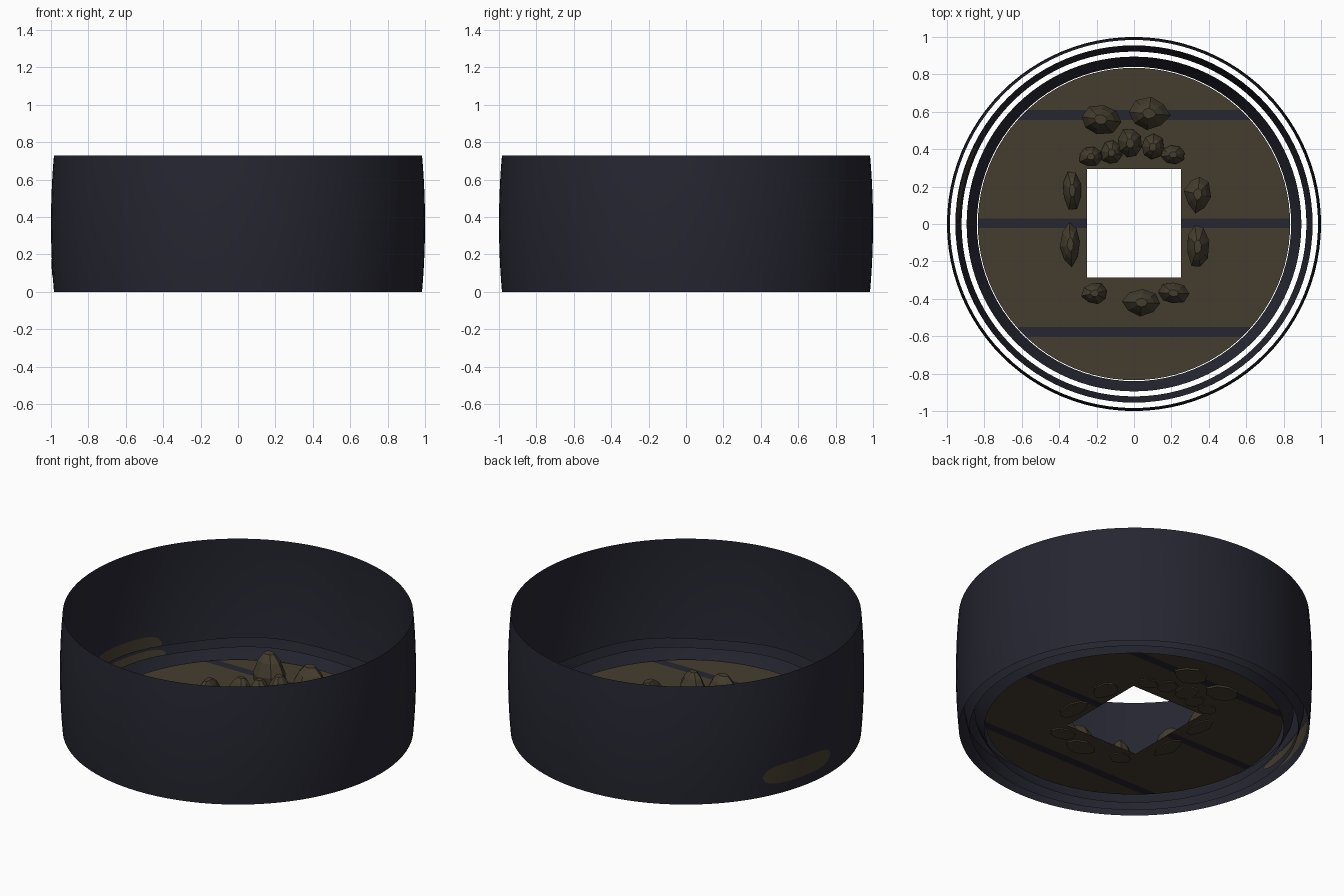
import bpy, bmesh, math, random
from mathutils import Vector

if "Cube" in bpy.data.objects:
    bpy.data.objects.remove(bpy.data.objects["Cube"])

random.seed(4)

def material(name, rgb):
    m = bpy.data.materials.new(name)
    m.diffuse_color = (*rgb, 1)
    m.use_nodes = True
    m.node_tree.nodes["Principled BSDF"].inputs["Base Color"].default_value = m.diffuse_color
    return m

NAVY = material("dark navy", (0.019, 0.019, 0.031))
TAN = material("dark tan", (0.060, 0.048, 0.028))

def make(name, bm, mats, smooth=False):
    me = bpy.data.meshes.new(name)
    bm.to_mesh(me)
    bm.free()
    for m in mats:
        me.materials.append(m)
    ob = bpy.data.objects.new(name, me)
    bpy.context.collection.objects.link(ob)
    for p in me.polygons:
        p.use_smooth = smooth
    return ob

def loft(bm, rings, closed=True):
    """Join lists of points into quad strips; returns the vertex rings."""
    vs = [[bm.verts.new(p) for p in r] for r in rings]
    for a, b in zip(vs, vs[1:]):
        n = len(a)
        for i in range(n if closed else n - 1):
            j = (i + 1) % n
            bm.faces.new((a[i], a[j], b[j], b[i]))
    return vs

def shell(name, profile, wave=0.0, n=96):
    """Open round wall from (radius, z) points; the top edge may ripple."""
    bm = bmesh.new()
    rings = []
    for k, (r, z) in enumerate(profile):
        w = wave if k == len(profile) - 1 else 0
        rings.append([(r * math.cos(t), r * math.sin(t), z + w * math.sin(7 * t))
                      for t in (2 * math.pi * i / n for i in range(n))])
    loft(bm, rings)
    return make(name, bm, [NAVY], True)

# Outer barrel wall and the two low flared rims inside it
H = 0.73
def wall_r(z):
    return 1.0 - 0.016 * (2 * z / H - 1) ** 2

shell("outer_wall", [(wall_r(H * k / 10), H * k / 10) for k in range(11)])
shell("middle_rim", [(0.922, 0.0), (0.94, 0.065), (0.955, 0.13)], 0.007)
shell("inner_rim", [(0.84, 0.0), (0.87, 0.05), (0.895, 0.10)], 0.005)

# Floor disc with painted stripes and a rectangular opening
X0, Y0, Y1, FZ = 0.25, -0.285, 0.293, 0.05
STRIPES = [(-0.605, -0.55), (-0.022, 0.03), (0.555, 0.61)]
bm = bmesh.new()
bmesh.ops.create_circle(bm, cap_ends=True, segments=96, radius=0.835)
cuts = [((x, 0, 0), (1, 0, 0)) for x in (-X0, X0)]
cuts += [((0, y, 0), (0, 1, 0)) for y in [Y0, Y1] + [v for s in STRIPES for v in s]]
for co, no in cuts:
    bmesh.ops.bisect_plane(bm, geom=bm.verts[:] + bm.edges[:] + bm.faces[:],
                           plane_co=co, plane_no=no)
hole = []
for f in bm.faces:
    c = f.calc_center_median()
    if abs(c.x) < X0 and Y0 < c.y < Y1:
        hole.append(f)
    f.material_index = int(any(a < c.y < b for a, b in STRIPES))
bmesh.ops.delete(bm, geom=hole, context='FACES')
bmesh.ops.translate(bm, verts=bm.verts, vec=(0, 0, FZ))
make("floor", bm, [TAN, NAVY])

# Rounded tan patch on the walls, one thin plate per wall side
def patch(name, radius_at, offset, zc, half_h):
    bm = bmesh.new()
    rows = []
    for k in range(5):
        row = []
        for i in range(25):
            u = i / 12 - 1
            t = math.radians(165 + 14.5 * u)
            z = zc + half_h * (k / 2 - 1) * math.sqrt(max(0.002, 1 - abs(u) ** 4))
            r = radius_at(z) + offset
            row.append((r * math.cos(t), r * math.sin(t), z))
        rows.append(row)
    loft(bm, rows, closed=False)
    make(name, bm, [TAN], True)

def rim_r(z):
    return 0.922 + 0.033 * z / 0.13

for side, off in (("outside", 0.003), ("inside", -0.004)):
    patch("wall_patch_" + side, wall_r, off, 0.125, 0.06)
    patch("rim_patch_" + side, rim_r, off, 0.085, 0.035)

# Faceted stones around the opening: x, y, width, depth, height
STONES = [
    (-0.18, 0.56, 0.22, 0.17, 0.17), (0.08, 0.59, 0.22, 0.18, 0.145),
    (-0.23, 0.36, 0.13, 0.11, 0.08), (-0.12, 0.38, 0.11, 0.13, 0.09),
    (-0.02, 0.43, 0.14, 0.17, 0.12), (0.10, 0.41, 0.13, 0.14, 0.10),
    (0.21, 0.37, 0.13, 0.10, 0.09), (0.34, 0.16, 0.14, 0.20, 0.12),
    (-0.33, 0.18, 0.11, 0.21, 0.11), (-0.34, -0.11, 0.11, 0.23, 0.11),
    (0.34, -0.12, 0.12, 0.23, 0.12), (-0.21, -0.37, 0.14, 0.12, 0.10),
    (0.04, -0.42, 0.20, 0.14, 0.125), (0.21, -0.37, 0.16, 0.12, 0.12),
]
for n, (x, y, w, d, h) in enumerate(STONES):
    bm = bmesh.new()
    wob = [random.uniform(0.88, 1.08) for _ in range(8)]
    turn = random.uniform(0, 0.8)
    rings = []
    for s, lz in ((0.92, -0.06), (1.0, 0.28), (0.68, 0.72), (0.32, 1.0)):
        rings.append([(x + w / 2 * s * wob[i] * math.cos(turn + i * math.pi / 4),
                       y + d / 2 * s * wob[i] * math.sin(turn + i * math.pi / 4),
                       FZ + h * (lz + (random.uniform(-0.05, 0.05) if 0 < lz < 1 else 0)))
                      for i in range(8)])
    vs = loft(bm, rings)
    bm.faces.new(vs[-1])
    bm.faces.new(vs[0][::-1])
    make("stone_%02d" % (n + 1), bm, [TAN])
